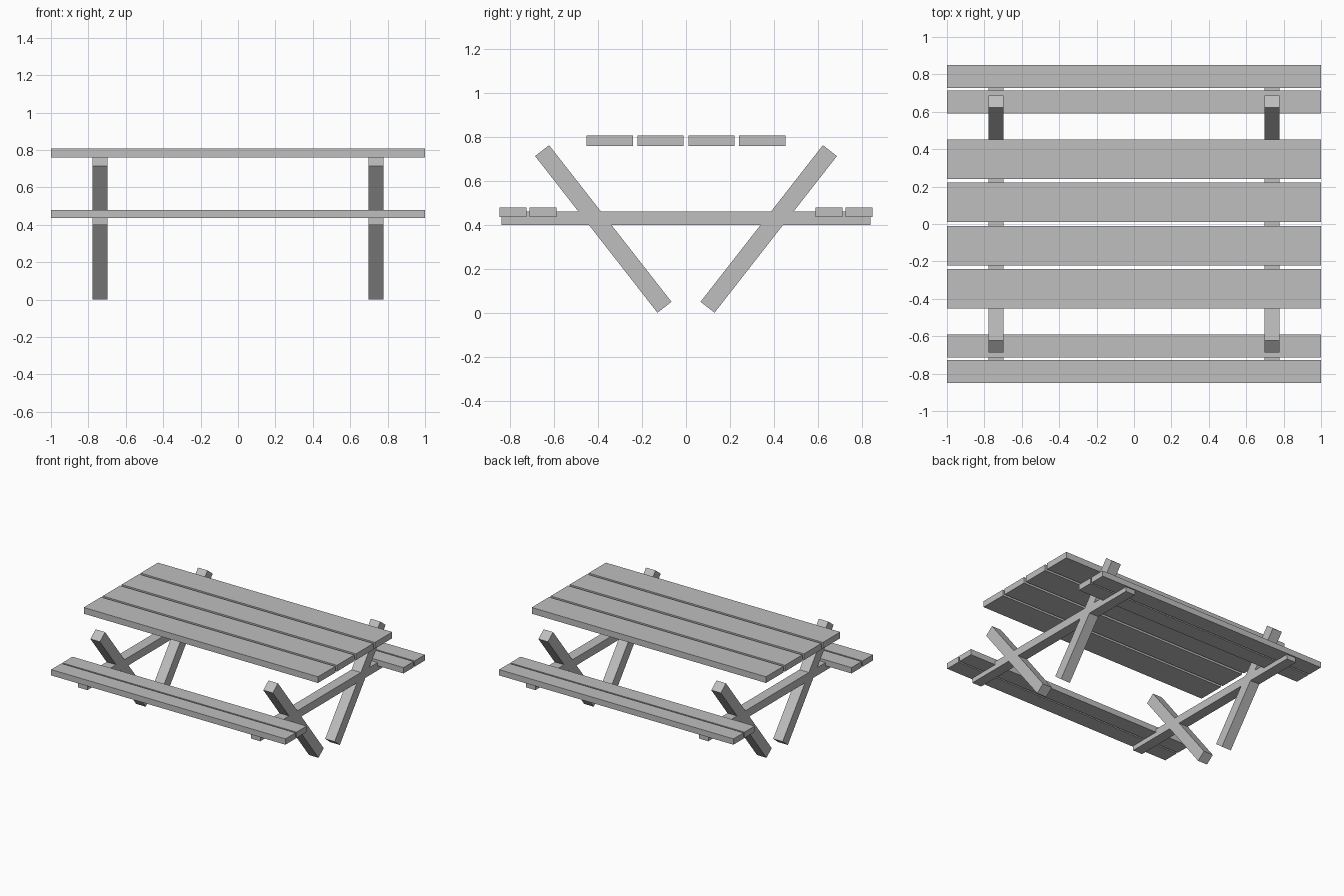
import bpy
import math

cube = bpy.data.objects.get("Cube")
if cube:
    bpy.data.objects.remove(cube, do_unlink=True)

# One plain grey for the whole table
grey = bpy.data.materials.new("plain_grey")
grey.use_nodes = True
COLOUR = (0.52, 0.52, 0.52, 1)
grey.diffuse_color = COLOUR
grey.node_tree.nodes["Principled BSDF"].inputs["Base Color"].default_value = COLOUR


def beam(name, centre, size, tilt=0.0):
    """Square-edged timber, optionally tilted about the x axis."""
    bpy.ops.mesh.primitive_cube_add(size=1, location=centre)
    ob = bpy.context.object
    ob.name = name
    ob.scale = size
    bpy.ops.object.transform_apply(location=False, rotation=False, scale=True)
    ob.rotation_euler.x = tilt
    ob.data.materials.append(grey)
    return ob


LENGTH = 2.0
LEG_X = 0.738
TIMBER = 0.081
LEAN = math.radians(38)

for y_side, y_name in ((-1, "front"), (1, "back")):
    # Two table boards and two seat boards on each side
    for y, place in ((0.116, "inner"), (0.347, "outer")):
        beam(f"{y_name}_{place}_table_board", (0, y_side * y, 0.784),
             (LENGTH, 0.211, 0.048))
    for y, place in ((0.652, "inner"), (0.788, "outer")):
        beam(f"{y_name}_{place}_seat_board", (0, y_side * y, 0.458),
             (LENGTH, 0.124, 0.045))
    # Legs spread outward towards the top
    for x_side, x_name in ((-1, "right"), (1, "left")):
        beam(f"{y_name}_{x_name}_leg", (x_side * LEG_X, y_side * 0.377, 0.382),
             (TIMBER, TIMBER, 0.906), -y_side * LEAN)

# Cross beams that carry the seats
for x_side, x_name in ((-1, "right"), (1, "left")):
    beam(f"{x_name}_cross_beam", (x_side * LEG_X, 0, 0.430),
         (TIMBER, 1.68, 0.062))
